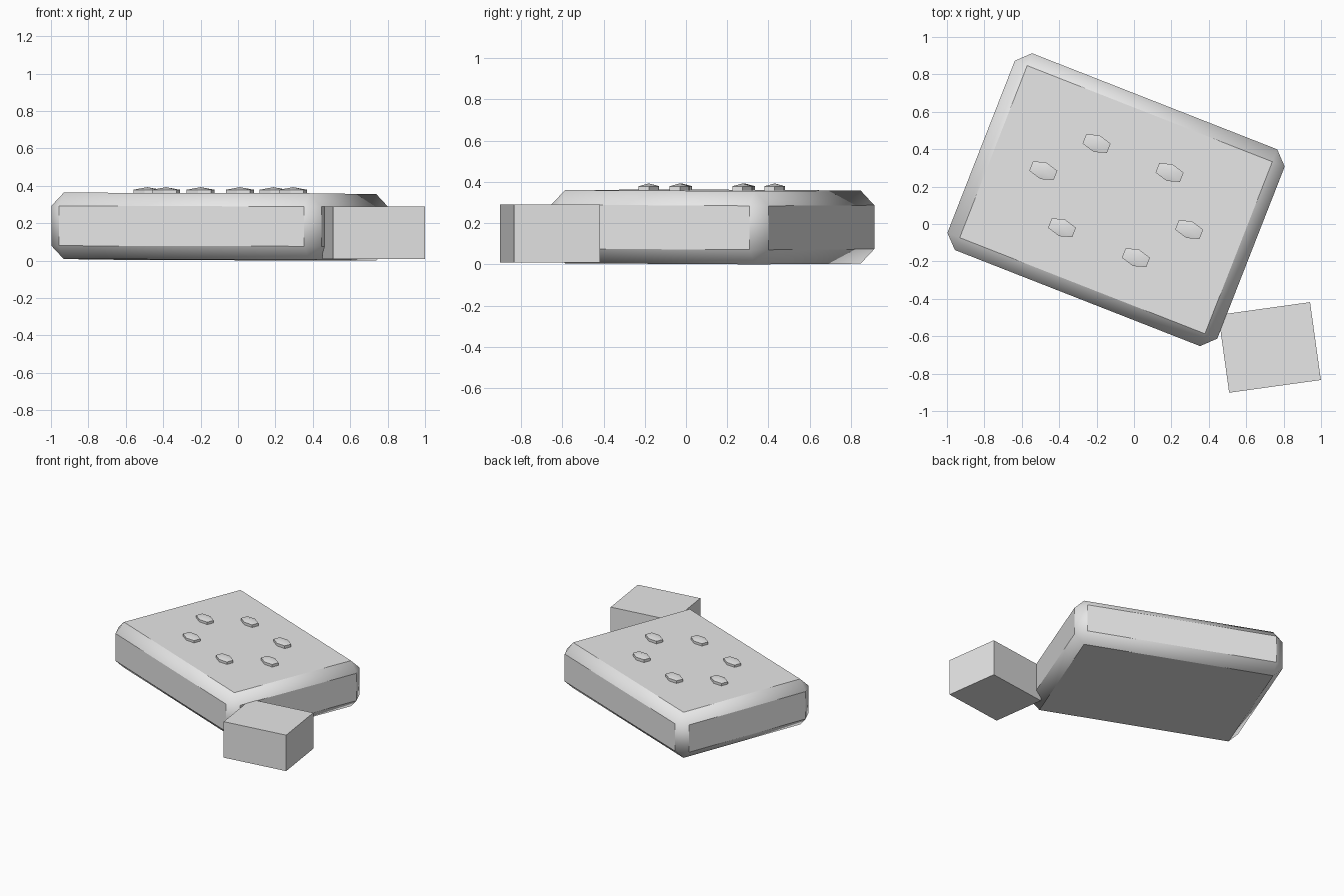
import bpy, bmesh, math
from mathutils import Matrix, Vector

if "Cube" in bpy.data.objects:
    bpy.data.objects.remove(bpy.data.objects["Cube"])

grey = bpy.data.materials.new("plain grey")
grey.diffuse_color = (0.8, 0.8, 0.8, 1)
grey.use_nodes = True
grey.node_tree.nodes["Principled BSDF"].inputs["Base Color"].default_value = grey.diffuse_color


def add_object(name, bm, smooth=None):
    bmesh.ops.recalc_face_normals(bm, faces=bm.faces)
    mesh = bpy.data.meshes.new(name)
    bm.to_mesh(mesh)
    bm.free()
    mesh.materials.append(grey)
    obj = bpy.data.objects.new(name, mesh)
    bpy.context.collection.objects.link(obj)
    if smooth:
        bpy.ops.object.select_all(action='DESELECT')
        obj.select_set(True)
        bpy.context.view_layer.objects.active = obj
        bpy.ops.object.shade_smooth_by_angle(angle=math.radians(smooth))
    return obj


def box(name, size, center, turn, bevel=0, smooth=None, slope=0):
    bm = bmesh.new()
    bmesh.ops.create_cube(bm, size=1)
    bmesh.ops.scale(bm, vec=size, verts=bm.verts)
    if bevel:
        bmesh.ops.bevel(bm, geom=bm.edges[:], offset=bevel, segments=1,
                        profile=0.5, affect='EDGES')
    bmesh.ops.rotate(bm, matrix=Matrix.Rotation(math.radians(turn), 3, 'Z'), verts=bm.verts)
    for v in bm.verts:
        v.co.z -= slope * (v.co.x + v.co.y)
    bmesh.ops.translate(bm, vec=center, verts=bm.verts)
    return add_object(name, bm, smooth)


# Chamfered slab, lying very slightly tilted
box("slab", (1.55, 1.13, 0.355), (-0.096, 0.13, 0.182), -21.4,
    bevel=0.071, smooth=40, slope=0.004)

# Plain block touching the slab's front right corner
box("side_block", (0.495, 0.42, 0.28), (0.725, -0.66, 0.15), 7.9)

# Six skewed hexagonal studs with shallow pointed caps
half = [(-0.075, 0.0), (-0.055, 0.05), (0.015, 0.045)]
outline = half + [(-x, -y) for x, y in half]
centers = [(-0.485, 0.285), (-0.2, 0.43), (0.19, 0.275),
           (0.295, -0.03), (0.01, -0.18), (-0.385, -0.02)]
for i, (cx, cy) in enumerate(centers):
    bm = bmesh.new()
    low = [bm.verts.new((cx + x, cy + y, 0.34)) for x, y in outline]
    top = [bm.verts.new((cx + x, cy + y, 0.379)) for x, y in outline]
    tip = bm.verts.new((cx, cy, 0.393))
    bm.faces.new(low)
    for a in range(6):
        b = (a + 1) % 6
        bm.faces.new((low[a], low[b], top[b], top[a]))
        bm.faces.new((top[a], top[b], tip))
    add_object(f"stud_{i + 1}", bm, smooth=30)
